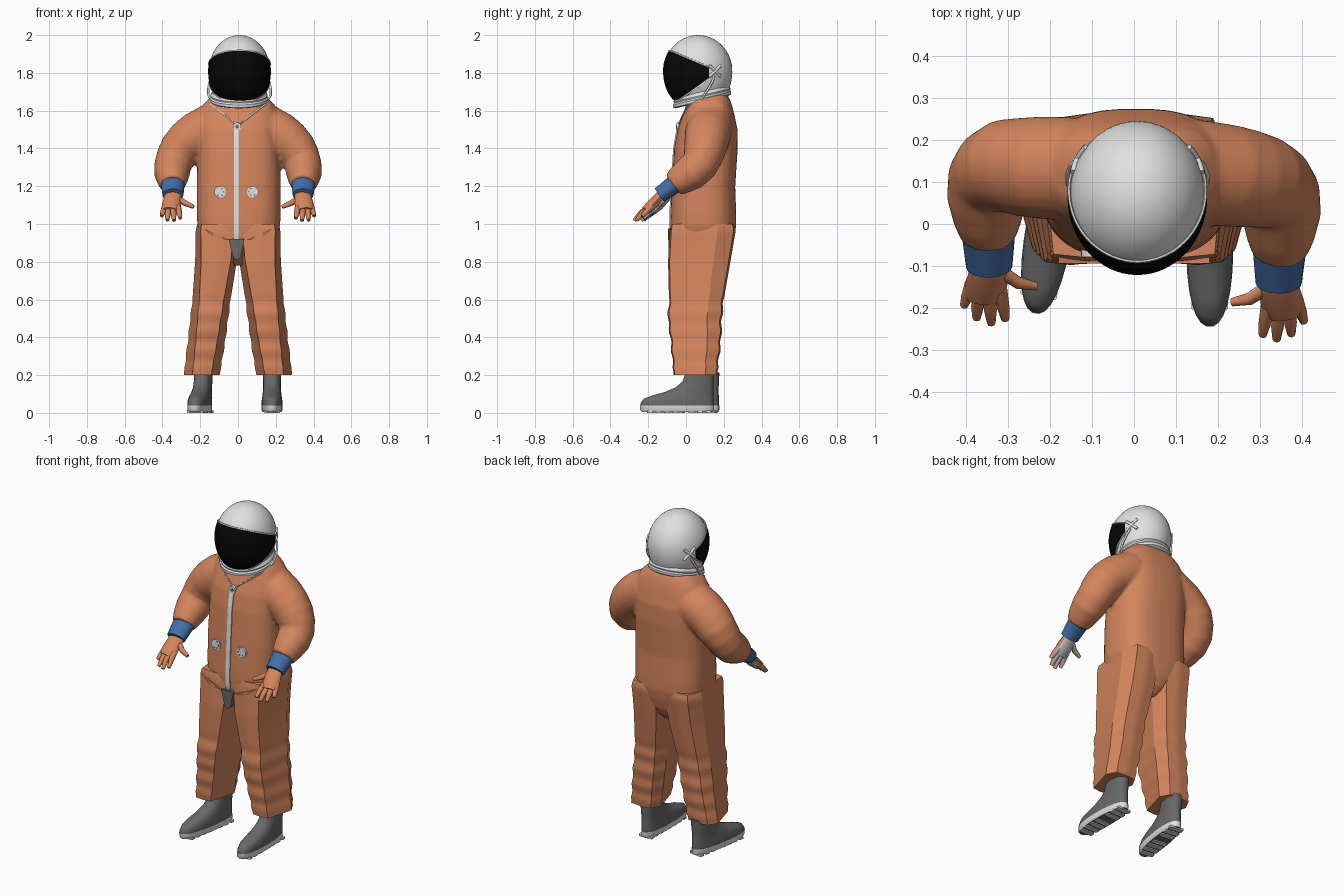
import bpy, bmesh, math
from math import sin, cos, pi, radians
from mathutils import Vector

if "Cube" in bpy.data.objects:
    bpy.data.objects.remove(bpy.data.objects["Cube"])


def material(name, rgb):
    m = bpy.data.materials.new(name)
    m.use_nodes = True
    m.diffuse_color = (*rgb, 1)
    m.node_tree.nodes["Principled BSDF"].inputs["Base Color"].default_value = (*rgb, 1)
    return m


ORANGE = material("orange fabric", (0.66, 0.235, 0.11))
WHITE = material("white shell", (0.75, 0.75, 0.75))
BLACK = material("black visor", (0.002, 0.002, 0.002))
BLUE = material("blue cuff", (0.058, 0.155, 0.38))
GREY = material("boot grey", (0.14, 0.14, 0.14))
PALE = material("pale grey", (0.56, 0.56, 0.56))


def finish(name, bm, mats, angle=40, rule=None):
    """Turn a bmesh into a smooth shaded object; rule picks a material per face."""
    bmesh.ops.recalc_face_normals(bm, faces=bm.faces)
    me = bpy.data.meshes.new(name)
    bm.to_mesh(me)
    bm.free()
    for m in mats if isinstance(mats, (list, tuple)) else [mats]:
        me.materials.append(m)
    if rule:
        for p in me.polygons:
            p.material_index = rule(p.normal)
    me.shade_smooth()
    me.set_sharp_from_angle(angle=radians(angle))
    ob = bpy.data.objects.new(name, me)
    bpy.context.scene.collection.objects.link(ob)
    return ob


def merge(parts):
    """Collect several bmeshes in one."""
    bm, tmp = bmesh.new(), bpy.data.meshes.new("merge")
    for part in parts:
        part.to_mesh(tmp)
        part.free()
        bm.from_mesh(tmp)
    bpy.data.meshes.remove(tmp)
    return bm


def skin(rings, caps=True, closed=True):
    """Bridge equal rings of points with quads."""
    bm = bmesh.new()
    vs = [[bm.verts.new(p) for p in r] for r in rings]
    n = len(vs[0])
    for a, b in zip(vs, vs[1:]):
        for i in range(n if closed else n - 1):
            j = (i + 1) % n
            bm.faces.new((a[i], a[j], b[j], b[i]))
    if caps:
        bm.faces.new(vs[0])
        bm.faces.new(vs[-1])
    return bm


def spow(c, e):
    return math.copysign(abs(c) ** (2 / e), c)


def stack(profile, e=2.0, n=28, tilt=0.0):
    """Upright loft; profile rows are (z, centre x, half width, front y, back y)."""
    rings = []
    for z, cx, rx, y0, y1 in profile:
        ring = []
        for i in range(n):
            a = 2 * pi * (i + 0.5) / n
            dy = (y1 - y0) / 2 * spow(sin(a), e)
            ring.append((cx + rx * spow(cos(a), e), (y0 + y1) / 2 + dy, z + tilt * dy))
        rings.append(ring)
    return skin(rings)


def row_at(profile, z):
    for a, b in zip(profile, profile[1:]):
        if a[0] <= z <= b[0]:
            t = (z - a[0]) / (b[0] - a[0])
            return [p + (q - p) * t for p, q in zip(a, b)]
    return list(profile[-1])


def tube(path, radii, flat=1.0, n=12):
    """Loft along a path; flat squashes the section across the x direction."""
    pts = [Vector(p) for p in path]
    u, rings = Vector((1, 0.2, 0.1)), []
    for i, p in enumerate(pts):
        d = (pts[min(i + 1, len(pts) - 1)] - pts[max(i - 1, 0)]).normalized()
        u = (u - d * u.dot(d)).normalized()
        w = d.cross(u) * flat
        r = radii[i] if isinstance(radii, (list, tuple)) else radii
        rings.append([p + r * (u * cos(2 * pi * k / n) + w * sin(2 * pi * k / n)) for k in range(n)])
    return skin(rings)


def plate(points, y0, y1):
    return skin([[(x, y, z) for x, z in points] for y in (y0, y1)])


def place(side, path):
    """Put an arm path on one side; the right arm is held further back."""
    back = 0.038 if side < 0 else 0
    return [(side * x, y + back * min(1, max(0, (0.13 - y) / 0.03)), z) for x, y, z in path]


SIDES = ((1, "left"), (-1, "right"))

# Jacket: torso and sleeves fused into one soft surface
torso = [(0.78, 0.004, 0.03, 0.04, 0.17), (0.82, 0.004, 0.08, 0.0, 0.215), (0.87, 0.004, 0.14, -0.055, 0.24),
         (0.93, 0.004, 0.2, -0.08, 0.256), (0.99, 0.004, 0.219, -0.084, 0.266), (1.05, 0.004, 0.222, -0.083, 0.266),
         (1.2, 0.004, 0.222, -0.076, 0.261), (1.4, 0.004, 0.218, -0.063, 0.274), (1.5, 0.004, 0.215, -0.046, 0.273),
         (1.58, 0.004, 0.212, -0.016, 0.256), (1.63, 0.004, 0.19, 0.0, 0.243), (1.665, 0.004, 0.158, 0.01, 0.23),
         (1.695, 0.004, 0.12, 0.04, 0.21)]
TORSO_E = 2.7
arm = [(0.08, 0.13, 1.53), (0.15, 0.125, 1.51), (0.22, 0.115, 1.472), (0.268, 0.108, 1.435), (0.305, 0.1, 1.395),
       (0.33, 0.088, 1.352), (0.345, 0.07, 1.312), (0.35, 0.025, 1.27), (0.348, -0.03, 1.234), (0.346, -0.066, 1.206)]
sleeves = [tube(place(side, arm), [0.115, 0.123, 0.122, 0.117, 0.111, 0.104, 0.098, 0.095, 0.081, 0.066], n=24)
           for side, _ in SIDES]
jacket = finish("jacket", merge([stack(torso, TORSO_E, 36)] + sleeves), ORANGE)
mod = jacket.modifiers.new("fuse", "REMESH")
mod.mode, mod.voxel_size, mod.use_smooth_shade = "VOXEL", 0.01, True
mod = jacket.modifiers.new("soften", "SMOOTH")
mod.factor, mod.iterations = 0.5, 3


def chest(x, z):
    _, cx, rx, y0, y1 = row_at(torso, z)
    k = max(0, 1 - (min(abs(x - cx) / rx, 1)) ** TORSO_E)
    return (y0 + y1) / 2 - (y1 - y0) / 2 * k ** (1 / TORSO_E)


# Trousers: seamed six-panel section, creased round the knees and shins
leg = [(0.2, 0.192, 0.095, -0.065, 0.165), (0.4, 0.164, 0.099, -0.083, 0.187),
       (0.5, 0.152, 0.1, -0.096, 0.19), (0.6, 0.14, 0.101, -0.09, 0.2),
       (0.8, 0.117, 0.11, -0.095, 0.235), (0.9, 0.112, 0.112, -0.09, 0.252),
       (0.97, 0.112, 0.112, -0.087, 0.264), (1.0, 0.11, 0.105, -0.08, 0.255)]


def leg_ring(side, z, cx, rx, y0, y1):
    c = 0.52 + 0.32 * (z - 0.2)
    half = [(0, -1), (c, -0.95), (1, 0.45), (0.68, 0.94), (0, 1)]
    outline = half + [(-x, y) for x, y in half[-2:0:-1]]
    ring = []
    for (x, y), (p, q) in zip(outline, outline[1:] + outline[:1]):
        for t in (0, 1 / 3, 2 / 3):
            u, v = x + (p - x) * t, y + (q - y) * t
            ring.append((side * (cx + rx * u), (y0 + y1) / 2 + (y1 - y0) / 2 * v, z))
    return ring


rows = []
for i in range(41):
    r = row_at(leg, 0.2 + 0.02 * i)
    if 0.24 < r[0] < 0.62:
        puff = 0.004 * sin(r[0] * 62)
        r[2] += puff * 0.6
        r[3] -= puff
        r[4] += puff
    rows.append(r)
for side, word in SIDES:
    finish(word + "_trouser_leg", skin([leg_ring(side, *r) for r in rows]), ORANGE, 26)
    finish(word + "_hip_fold", plate([(side * x, z) for x, z in
           ((0.045, 0.915), (0.18, 0.975), (0.12, 0.925))], -0.094, -0.07), ORANGE)

# Boots, soles and treads
boot = [(0.025, 0, 0.054, -0.238, 0.148), (0.05, 0, 0.056, -0.243, 0.148), (0.075, 0, 0.054, -0.224, 0.148),
        (0.092, 0, 0.051, -0.18, 0.147), (0.11, 0, 0.049, -0.115, 0.146), (0.135, 0, 0.047, -0.055, 0.146),
        (0.165, 0, 0.047, -0.02, 0.148), (0.215, 0, 0.048, 0.0, 0.15)]
sole = [(0.006, 0, 0.051, -0.235, 0.146), (0.016, 0, 0.056, -0.244, 0.15), (0.04, 0, 0.056, -0.2445, 0.15)]
for word, loc, turn in (("left", (0.18, 0, 0), 0), ("right", (-0.195, 0.028, 0), -0.16)):
    parts = [finish(word + "_boot", stack(boot, 2.3), GREY, 50),
             finish(word + "_sole", stack(sole, 2.3), [WHITE, GREY], 40, lambda n: int(n.z < -0.9))]
    for i, y in enumerate((-0.19, -0.145, -0.1, -0.055, 0.03, 0.075, 0.12)):
        bar = stack([(z, 0, 0.044, y - 0.016, y + 0.016) for z in (0, 0.012)], 8, 12)
        parts.append(finish(f"{word}_tread_{i + 1}", bar, WHITE))
    for ob in parts:
        ob.location, ob.rotation_euler.z = loc, turn

# Cuffs and gloves
palm = [(0.343, -0.12, 1.165), (0.345, -0.15, 1.136), (0.352, -0.185, 1.098), (0.357, -0.215, 1.07)]
fingers = [((0.318, -0.195, 1.09), (0.311, -0.235, 1.06), (0.306, -0.264, 1.03)),
           ((0.344, -0.205, 1.08), (0.341, -0.245, 1.05), (0.339, -0.274, 1.018)),
           ((0.368, -0.2, 1.08), (0.372, -0.235, 1.05), (0.374, -0.262, 1.02)),
           ((0.386, -0.18, 1.095), (0.396, -0.21, 1.065), (0.404, -0.232, 1.042)),
           ((0.325, -0.145, 1.135), (0.275, -0.178, 1.108), (0.233, -0.186, 1.09))]
for side, word in SIDES:
    def palm_side(n):
        return int(n.dot(Vector((-0.25 * side, 0.65, -0.7))) > 0.45)

    cuff = place(side, [(0.346, -0.058, 1.213), (0.344, -0.14, 1.153)])
    finish(word + "_cuff", tube(cuff, [0.064, 0.055], 0.78, 16), BLUE)
    finish(word + "_palm", tube(place(side, palm), [0.044, 0.047, 0.051, 0.042], 0.55),
           [ORANGE, PALE], 50, palm_side)
    for i, f in enumerate(fingers):
        finish(f"{word}_finger_{i + 1}", tube(place(side, f), [0.017, 0.015, 0.01], n=8),
               [ORANGE, PALE], 50, palm_side)

# Helmet shell, fuller below its middle, and neck ring
HEAD = Vector((0.008, 0.064, 1.81))


def on_head(az, el, k=1.0):
    az, el = radians(az), radians(el)
    girth = cos(el) ** (0.72 if el < 0 else 1)
    return HEAD + k * Vector((0.162 * sin(az) * girth, -0.181 * cos(az) * girth, 0.19 * sin(el)))


shell = [[on_head(9 * i, el) for i in range(40)] for el in [-62 + 6 * j for j in range(26)] + [89.5]]
finish("helmet_shell", skin(shell), WHITE, 60)
collar = [(z, 0.005, r, 0.085 - r, 0.085 + r) for z, r in
          ((1.645, 0.142), (1.652, 0.154), (1.666, 0.155), (1.674, 0.149), (1.682, 0.152), (1.7, 0.143))]
finish("neck_ring", stack(collar, 2, 36, 0.23), WHITE, 35)

# Visor wrapped round the front of the shell, with a rim
SPAN = 108


def limits(az):
    w = (1 - cos(radians(az))) / (1 - cos(radians(SPAN)))
    return 34 - 28 * w ** 1.15, -56 + 44 * w ** 1.3


grid = []
for i in range(37):
    az = SPAN * (i / 18 - 1)
    hi, lo = limits(az)
    grid.append([on_head(az, lo + (hi - lo) * j / 12, 1.025) for j in range(13)])
finish("visor", skin(grid, caps=False, closed=False), BLACK, 60)
for word, j in (("upper", 12), ("lower", 0)):
    finish(word + "_visor_rim", tube([g[j] for g in grid], 0.004, n=6), WHITE, 60)

# Hinge brackets and hoses on the helmet sides
for side, word in SIDES:
    for i, (da, de) in enumerate(((11, 9), (11, -9))):
        bar = [on_head(side * (120 + t * da), t * de, 1.008) for t in (-1, -0.5, 0, 0.5, 1)]
        finish(f"{word}_hinge_bar_{i + 1}", tube(bar, 0.008, n=8), WHITE, 60)
    hose = [(HEAD.x + side * x, y, z) for x, y, z in ((0.145, 0.15, 1.785), (0.157, 0.14, 1.755),
            (0.166, 0.118, 1.715), (0.165, 0.095, 1.68), (0.148, 0.08, 1.655))]
    finish(word + "_hose", tube(hose, 0.006, n=8), WHITE, 60)

# Zip, its pull ring and the crotch buckle
zs = [0.9 + 0.62 * i / 20 for i in range(21)]
strip = [[(x, chest(x, z) + dy, z) for x, dy in ((-0.022, 0.01), (-0.022, -0.005), (0.006, -0.005), (0.006, 0.01))]
         for z in zs]
finish("zip", skin(strip), WHITE, 30)
finish("crotch_buckle", plate([(-0.05, 0.92), (0.034, 0.92), (0.012, 0.82), (-0.008, 0.81), (-0.024, 0.82)],
                              -0.093, -0.06), GREY)


def disc(name, x, z, radius, depth, mat):
    y = chest(x, z)
    finish(name, tube([(x, y + 0.01, z), (x, y - depth, z)], radius, n=16), mat)


disc("zip_pull", -0.005, 1.515, 0.022, 0.01, WHITE)
disc("zip_pull_hub", -0.005, 1.515, 0.009, 0.013, GREY)

# Chest valves with studs
for x, word in ((-0.095, "right"), (0.078, "left")):
    disc(word + "_valve", x, 1.17, 0.031, 0.008, WHITE)
    for i in range(6):
        a = pi * i / 3
        disc(f"{word}_stud_{i + 1}", x + 0.02 * cos(a), 1.17 + 0.02 * sin(a), 0.004, 0.01, GREY)

# Neck cords
for side, word in SIDES:
    cord = []
    for i in range(13):
        x, z = side * (0.01 + 0.0115 * i), 1.53 + 0.0088 * i
        cord.append((x, chest(x, z) - 0.002, z))
    finish(word + "_neck_cord", tube(cord, 0.004, n=6), PALE, 60)
